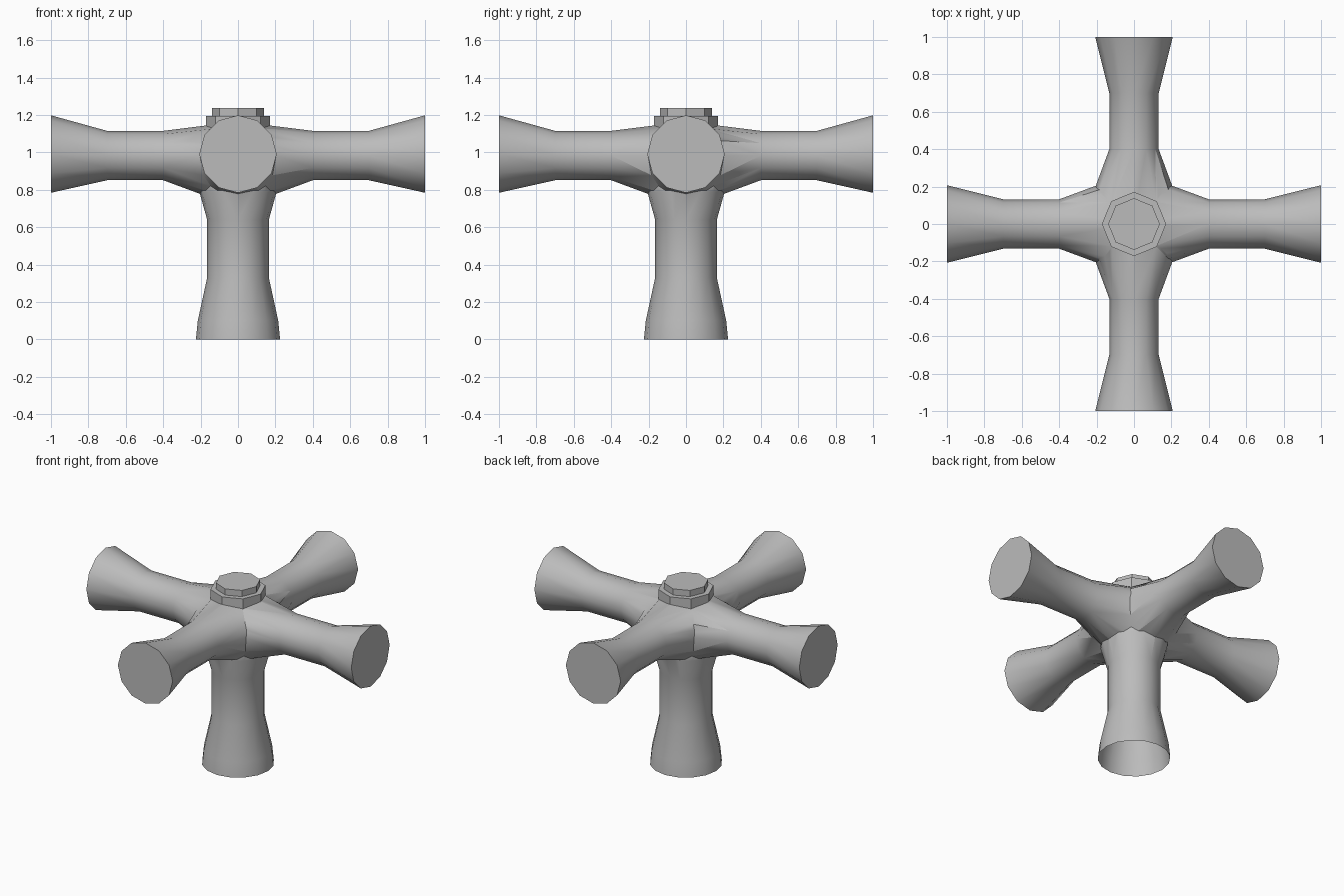
import bpy, bmesh
from math import sin, cos, pi, radians
from mathutils import Matrix

default = bpy.data.objects.get("Cube")
if default:
    bpy.data.objects.remove(default, do_unlink=True)

grey = bpy.data.materials.new("plain grey")
grey.use_nodes = True
grey.diffuse_color = (0.5, 0.5, 0.5, 1)
grey.node_tree.nodes["Principled BSDF"].inputs["Base Color"].default_value = (0.5, 0.5, 0.5, 1)


def loft(name, sections, sides, matrix=Matrix()):
    """Closed tube along z; each section is (height, radius, upper radius, shift).
    Local +x is the 'upper' direction, so a section can be flattened there."""
    bm = bmesh.new()
    rings = []
    for height, radius, upper, shift in sections:
        ring = []
        for i in range(sides):
            a = 2 * pi * i / sides
            u = cos(a) * (upper if cos(a) > 0 else radius) + shift
            ring.append(bm.verts.new((u, sin(a) * radius, height)))
        rings.append(ring)
    for low, high in zip(rings, rings[1:]):
        for i in range(sides):
            j = (i + 1) % sides
            bm.faces.new((low[i], low[j], high[j], high[i]))
    bm.faces.new(rings[0][::-1])
    bm.faces.new(rings[-1])
    bm.transform(matrix)
    bmesh.ops.recalc_face_normals(bm, faces=bm.faces)
    mesh = bpy.data.meshes.new(name)
    bm.to_mesh(mesh)
    bm.free()
    mesh.materials.append(grey)
    obj = bpy.data.objects.new(name, mesh)
    bpy.context.collection.objects.link(obj)
    return obj


def activate(obj):
    bpy.ops.object.select_all(action='DESELECT')
    obj.select_set(True)
    bpy.context.view_layer.objects.active = obj


def smooth(obj):
    activate(obj)
    bpy.ops.object.shade_smooth_by_angle(angle=radians(35))


# Cross bars: flared ends, slim middles, thickening into the hub
half = [(0.4, 0.132, 0.132, 0), (0.7, 0.132, 0.132, 0), (1.0, 0.207, 0.207, 0.008)]
bar = [(-h, r, u, s) for h, r, u, s in reversed(half)] + [(0, 0.28, 0.182, 0)] + half
upright = Matrix.Translation((0, 0, 0.983)) @ Matrix.Rotation(-pi / 2, 4, 'Y')
side_bar = loft("pipe_cross", bar, 12, upright)
front_bar = loft("front_bar", bar, 12, Matrix.Rotation(pi / 2, 4, 'Z') @ upright)

# Central post
profile = [(0, 0.225), (0.1, 0.215), (0.33, 0.165), (0.64, 0.165), (0.79, 0.207), (0.92, 0.207)]
post = loft("post", [(h, r, r, 0) for h, r in profile], 16)

# Join the pipes into one body
for part in (front_bar, post):
    activate(side_bar)
    mod = side_bar.modifiers.new("join", 'BOOLEAN')
    mod.operation = 'UNION'
    mod.solver = 'EXACT'
    mod.object = part
    bpy.ops.object.modifier_apply(modifier=mod.name)
    bpy.data.objects.remove(part, do_unlink=True)

# Open the foot of the post
bm = bmesh.new()
bm.from_mesh(side_bar.data)
foot = [f for f in bm.faces if f.calc_center_median().z < 0.001]
bmesh.ops.delete(bm, geom=foot, context='FACES_ONLY')
bm.to_mesh(side_bar.data)
bm.free()
smooth(side_bar)

# Stepped octagonal cap on the hub
smooth(loft("cap_ring", [(1.1, 0.172, 0.172, 0), (1.195, 0.172, 0.172, 0)], 8))
smooth(loft("cap_top", [(1.15, 0.138, 0.138, 0), (1.237, 0.138, 0.138, 0)], 8))
